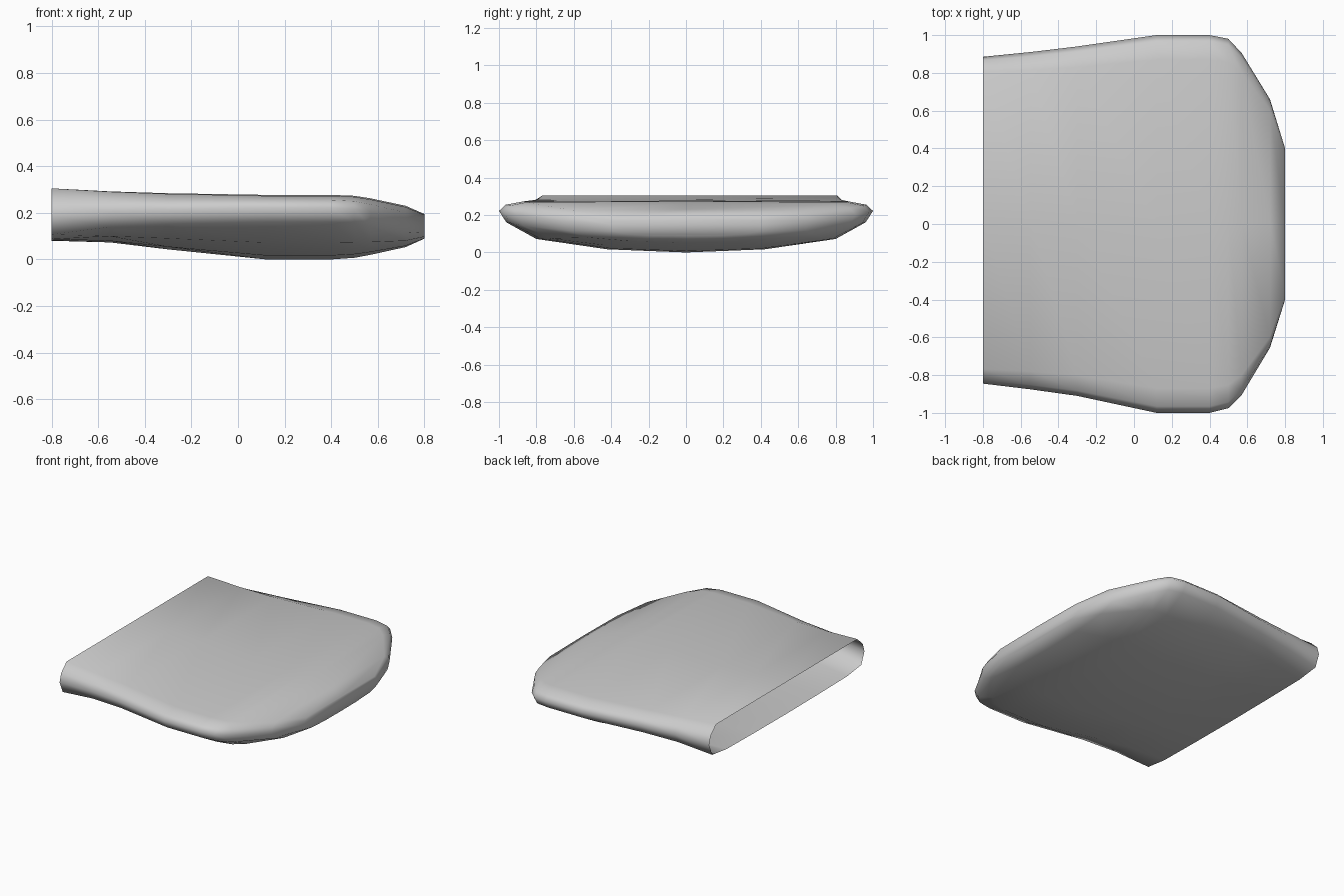
import bpy, bmesh

if "Cube" in bpy.data.objects:
    bpy.data.objects.remove(bpy.data.objects["Cube"])

# Half cross-sections, bottom centre to top centre: (width fraction, height fraction)
BACK = [(0, 0), (.42, .01), (.78, .03), (.96, .12), (1, .48), (.98, .74), (.91, 1), (0, 1)]
MID = [(0, 0), (.42, .06), (.80, .26), (.96, .58), (1, .80), (.965, .92), (.87, .985), (0, 1)]
FRONT = [(0, 0), (.42, .01), (.80, .08), (.97, .22), (1, .55), (1, .78), (.94, .96), (0, 1)]

# Stations: x, right edge y, left edge y, bottom z, top z, end profile, blend
STATIONS = [
    (-.80, -.845, .885, .080, .305, BACK, 1),
    (-.55, -.875, .910, .073, .292, BACK, .6),
    (-.30, -.910, .940, .043, .284, BACK, .28),
    (.12, -1, 1, 0, .277, BACK, 0),
    (.40, -1, 1, 0, .277, BACK, 0),
    (.50, -.975, .98, .007, .273, FRONT, .05),
    (.57, -.905, .905, .020, .262, FRONT, .2),
    (.72, -.655, .66, .053, .230, FRONT, .6),
    (.80, -.40, .40, .089, .195, FRONT, 1),
]


def ring(x, y0, y1, zb, zt, prof, k):
    mid, half = (y0 + y1) / 2, (y1 - y0) / 2
    pts = [(m[0] + (p[0] - m[0]) * k, m[1] + (p[1] - m[1]) * k) for m, p in zip(MID, prof)]
    loop = pts + [(-u, v) for u, v in pts[-2:0:-1]]
    return [(x, mid + half * u, zb + (zt - zb) * v) for u, v in loop]


# Lofted cushion shell, open at the rear and closed along the front strip
bm = bmesh.new()
rings = [[bm.verts.new(p) for p in ring(*s)] for s in STATIONS]
n = len(rings[0])
for a, b in zip(rings, rings[1:]):
    for i in range(n):
        j = (i + 1) % n
        bm.faces.new((a[i], b[i], b[j], a[j]))
last = rings[-1]
h = n // 2
for i in range(h):
    quad = (last[i], last[i + 1], last[n - i - 1], last[(n - i) % n])
    bm.faces.new(list(dict.fromkeys(quad)))
bmesh.ops.recalc_face_normals(bm, faces=bm.faces)
if sum(f.normal.z * f.calc_center_median().z * f.calc_area() for f in bm.faces) < 0:
    bmesh.ops.reverse_faces(bm, faces=bm.faces)
for f in bm.faces:
    f.smooth = True
mesh = bpy.data.meshes.new("seat_cushion")
bm.to_mesh(mesh)
bm.free()
cushion = bpy.data.objects.new("seat_cushion", mesh)
bpy.context.collection.objects.link(cushion)
